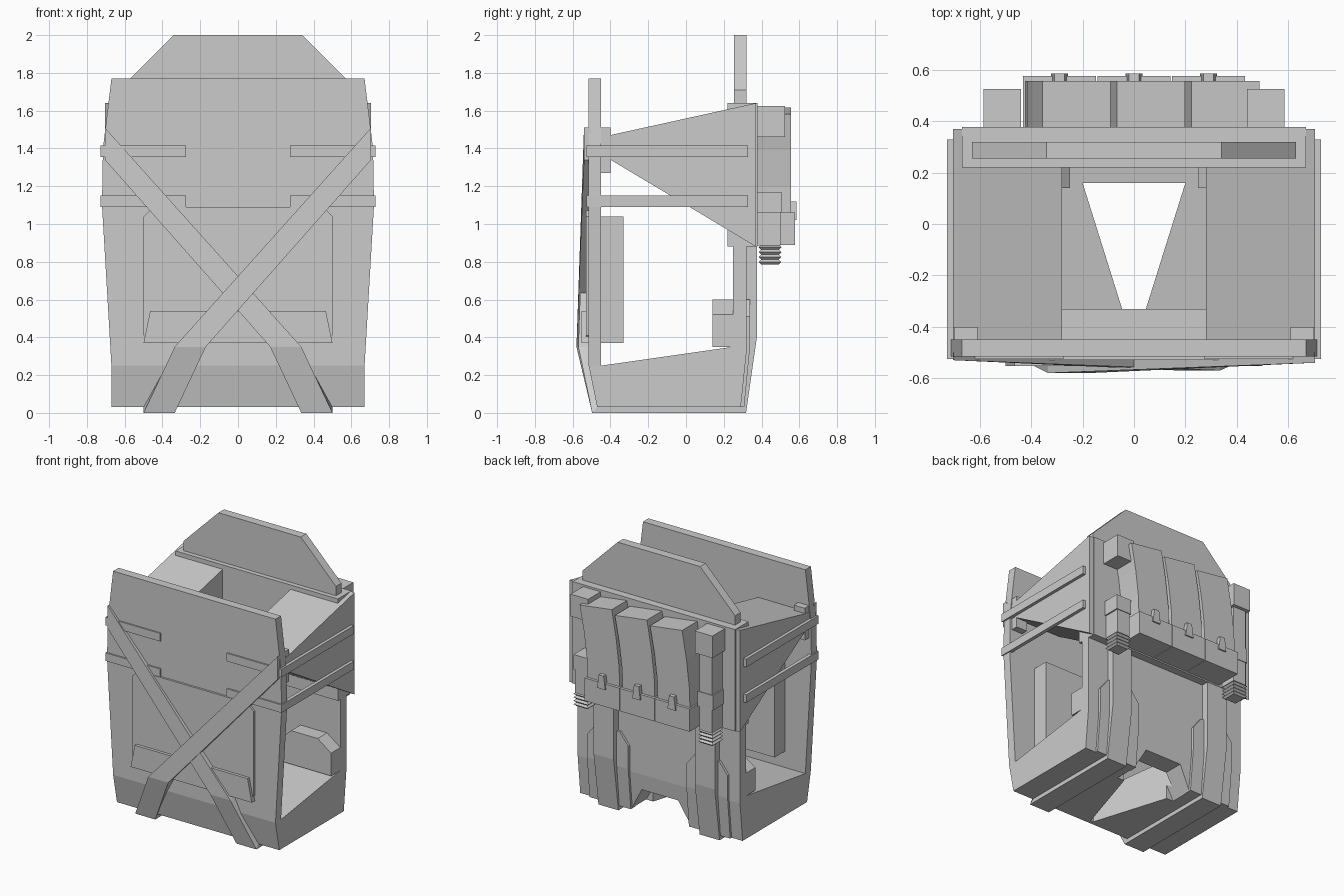
import bpy, bmesh

if "Cube" in bpy.data.objects:
    bpy.data.objects.remove(bpy.data.objects["Cube"])


def loft(name, rings):
    """Closed solid through rings holding the same number of points."""
    bm = bmesh.new()
    vs = [[bm.verts.new(p) for p in r] for r in rings]
    n = len(vs[0])
    for r0, r1 in zip(vs, vs[1:]):
        for i in range(n):
            j = (i + 1) % n
            bm.faces.new((r0[i], r0[j], r1[j], r1[i]))
    bm.faces.new(vs[0])
    bm.faces.new(vs[-1])
    bmesh.ops.recalc_face_normals(bm, faces=bm.faces)
    me = bpy.data.meshes.new(name)
    bm.to_mesh(me)
    bm.free()
    ob = bpy.data.objects.new(name, me)
    bpy.context.collection.objects.link(ob)
    return ob


def prism(name, pts, axis, a, b):
    """Extrude a 2D outline along an axis between a and b."""
    def put(p, t):
        return {'x': (t, *p), 'y': (p[0], t, p[1]), 'z': (*p, t)}[axis]
    return loft(name, [[put(p, t) for p in pts] for t in (a, b)])


def box(name, x, y, z):
    return prism(name, [(x[0], y[0]), (x[1], y[0]), (x[1], y[1]), (x[0], y[1])], 'z', *z)


def span(a, b, s):
    return sorted((a * s, b * s))


def sym(half):
    """Mirror a right-hand half outline across x = 0."""
    return half + [(-x, z) for x, z in reversed(half)]


def cut(ob, cutter):
    cutter.hide_render = True
    m = ob.modifiers.new('cut', 'BOOLEAN')
    m.object, m.solver = cutter, 'EXACT'
    bpy.context.view_layer.objects.active = ob
    bpy.ops.object.modifier_apply(modifier=m.name)
    bpy.data.objects.remove(cutter)


# Floor and back wall as one bent shell, with the wedge opening and rear notch
shell = prism('floor_and_back_wall', [(-.515, .25), (-.47, .03), (.29, .03), (.32, .32),
              (.32, 1.62), (.25, 1.62), (.25, .35), (-.45, .25)], 'x', -.67, .67)
cut(shell, prism('opening_cutter', sym([(.012, -.44), (.2, .16)]), 'z', -.1, .6))
cut(shell, prism('notch_cutter', sym([(.26, -.02), (.245, .03), (.15, .2)]), 'y', .12, .5))

# Front plate and raised back plate
prism('front_plate', sym([(.67, .25), (.72, 1.1), (.715, 1.4), (.67, 1.77)]), 'y', -.515, -.45)
prism('upper_back_plate', sym([(.63, 1.55), (.63, 1.71), (.34, 2.0)]), 'y', .255, .32)
box('back_frame', (-.67, .67), (.22, .378), (.88, 1.64))

# Front panel, lower pocket and inner pad
prism('front_panel', sym([(.46, .37), (.5, .41), (.5, 1.04), (.45, 1.09)]), 'y', -.53, -.5)
prism('front_pocket', sym([(.5, .37), (.465, .54)]), 'y', -.552, -.5)
box('inner_chest_pad', (-.5, .5), (-.46, -.33), (.37, 1.04))

# Diagonal harness straps: across the front, under the floor and up the back
for s, lift, side in ((1, 0, 'left'), (-1, .01, 'right')):
    rows = [  # x, outer y and z, inner y and z for both strap edges
        ((-.705, -.53, 1.51, -.50, 1.51), (-.705, -.53, 1.34, -.50, 1.34)),
        ((.335, -.57, .35, -.51, .35), (.17, -.57, .35, -.51, .35)),
        ((.50, -.497, .003, -.46, .04), (.335, -.497, .003, -.46, .04)),
        ((.50, .318, .003, .28, .04), (.335, .318, .003, .28, .04)),
        ((.50, .375, .40, .315, .40), (.335, .375, .40, .315, .40)),
        ((.50, .375, .92, .315, .92), (.335, .375, .92, .315, .92))]
    rings = []
    for i, (a, b) in enumerate(rows):
        d = lift if i < 2 else 0
        z0 = 0 if i in (2, 3) else a[2]
        rings.append([(s * a[0], a[1] - d, z0 if i in (2, 3) else a[2]),
                      (s * b[0], b[1] - d, z0 if i in (2, 3) else b[2]),
                      (s * b[0], b[3], b[4]), (s * a[0], a[3], a[4])])
    loft('harness_strap_' + side, rings)

for s, side in ((1, 'right'), (-1, 'left')):
    # Strap end folded behind the front plate
    box('strap_end_' + side, span(.61, .7, s), (-.455, -.4), (1.27, 1.51))

    # Shoulder wedge joining front and back
    prism('shoulder_wedge_' + side, [(-.45, 1.46), (.37, 1.64), (.37, .88), (-.45, 1.37)],
          'x', *span(.28, .704, s))

    # Side rails with front tabs
    for z in (1.09, 1.355):
        box('side_rail_' + side, span(.70, .727, s), (-.526, .328), (z, z + .06))
        box('rail_front_tab_' + side, span(.275, .727, s), (-.526, -.5), (z, z + .06))
        box('rail_back_tab_' + side, span(.64, .727, s), (.26, .328), (z, z + .06))

    # Hip pads inside and outside the back wall
    prism('inner_hip_pad_' + side, [(s * x, z) for x, z in
          ((.25, .35), (.25, .52), (.34, .6), (.56, .6), (.67, .52), (.67, .35))], 'y', .14, .27)
    prism('outer_hip_pad_' + side, [(.25, .03), (.308, .03), (.338, .34), (.338, .51), (.25, .51)],
          'x', *span(.24, .58, s))
    prism('hip_pad_top_' + side, [(s * x, z) for x, z in
          ((.24, .51), (.31, .6), (.51, .6), (.58, .51))], 'y', .26, .338)

    # Shoulder caps, lower sockets and ribbed hose ends
    box('shoulder_cap_' + side, span(.44, .585, s), (.37, .525), (1.46, 1.625))
    box('hose_socket_' + side, span(.45, .575, s), (.37, .505), (1.06, 1.17))
    box('hose_socket_base_' + side, span(.46, .565, s), (.37, .5), (.885, 1.06))
    rings = []
    for i in range(9):
        h = .06 if i % 2 else .047
        z = .89 - i * .013
        rings.append([(s * .515 + u * h, .445 + v * h, z)
                      for u, v in ((-1, -1), (1, -1), (1, 1), (-1, 1))])
    loft('ribbed_hose_' + side, rings)

# Single tube between cap and socket on the left
box('hose_tube', (-.565, -.46), (.37, .5), (1.15, 1.48))

# Three curved packs in pouches with closing tabs
for i in range(3):
    c = (i - 1) * .29
    rings = []
    for z, off, tilt in ((.95, 0, 0), (1.2, .008, .004), (1.4, .032, .01), (1.6, .068, .018)):
        l, r = c - .135 + off, c + .13 + off
        rings.append([(l, .37, z + tilt), (r, .37, z - tilt), (r, .556, z - tilt), (l, .556, z + tilt)])
    loft('curved_pack', rings)
    box('pack_pouch', (c - .143, c + .143), (.37, .576), (.89, 1.06))
    prism('pouch_tab', [(c - .033, 1.02), (c + .033, 1.02), (c + .02, 1.12), (c - .02, 1.12)],
          'y', .55, .586)
